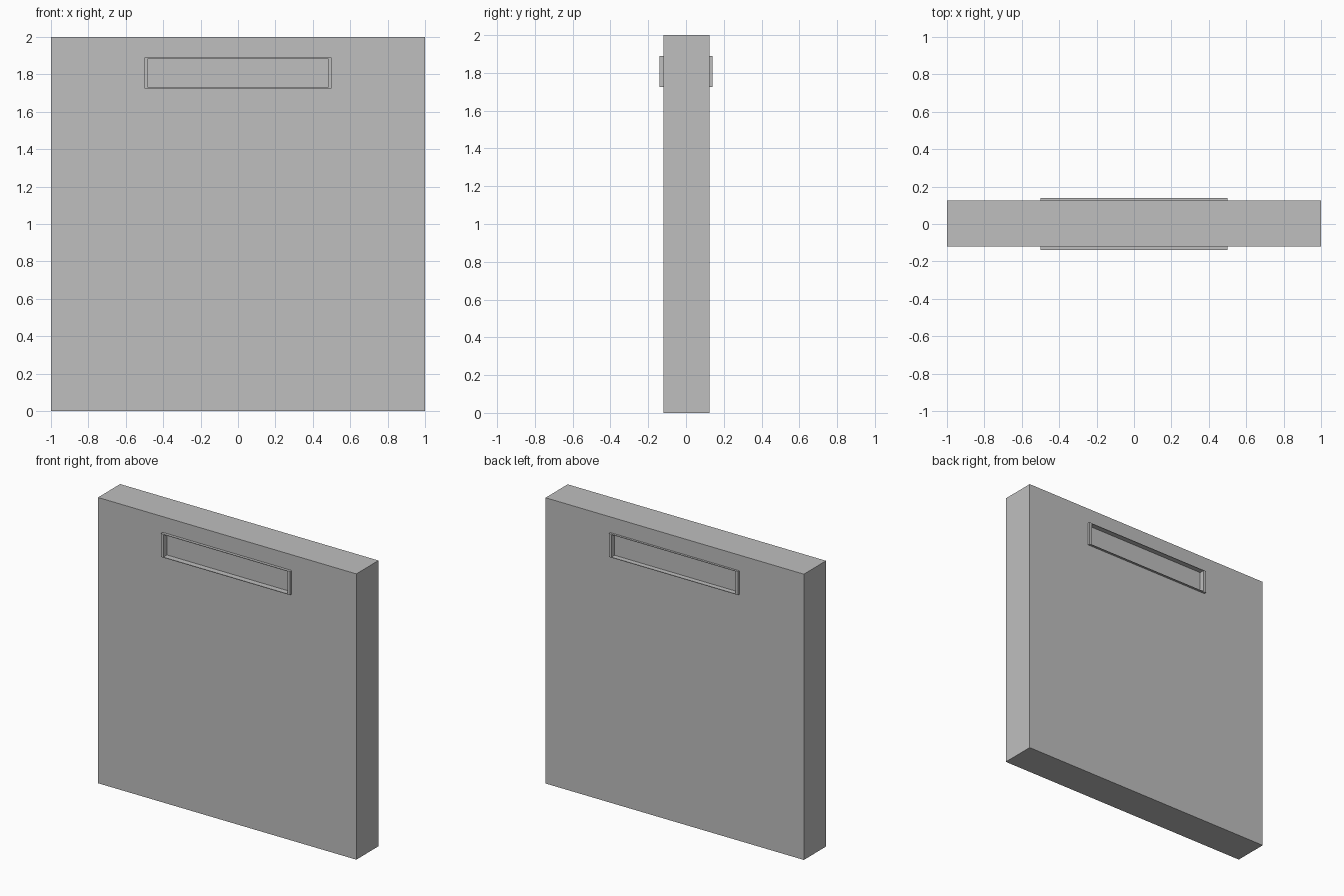
import bpy
import bmesh
from mathutils import Matrix, Vector

default = bpy.data.objects.get("Cube")
if default:
    bpy.data.objects.remove(default, do_unlink=True)

grey = bpy.data.materials.new("plain grey")
grey.use_nodes = True
colour = (0.52, 0.52, 0.52, 1)
grey.diffuse_color = colour
grey.node_tree.nodes["Principled BSDF"].inputs["Base Color"].default_value = colour


def boxes(name, spans):
    """One object made of boxes, each given by its low and high corner."""
    bm = bmesh.new()
    for low, high in spans:
        low, high = Vector(low), Vector(high)
        place = Matrix.Translation((low + high) / 2) @ Matrix.Diagonal((*(high - low), 1))
        bmesh.ops.create_cube(bm, size=1, matrix=place)
    mesh = bpy.data.meshes.new(name)
    bm.to_mesh(mesh)
    bm.free()
    mesh.materials.append(grey)
    obj = bpy.data.objects.new(name, mesh)
    bpy.context.collection.objects.link(obj)
    return obj


FRONT, BACK = -0.12, 0.125      # slab faces
RIM, RECESS = 0.14, 0.02        # rim reach, pocket depth
X, LOW, HIGH = 0.5, 1.725, 1.89  # outside of the handle rim
SIDE, EDGE = 0.02, 0.004        # rim thickness

# Slab with a shallow pocket on each face
slab = boxes("slab", [((-1, FRONT, 0), (1, BACK, 2))])
cutter = boxes("pocket_cutter", [
    ((-X + SIDE, -RIM - 0.1, LOW + EDGE), (X - SIDE, FRONT + RECESS, HIGH - EDGE)),
    ((-X + SIDE, BACK - RECESS, LOW + EDGE), (X - SIDE, RIM + 0.1, HIGH - EDGE)),
])
cutter.hide_render = True
cut = slab.modifiers.new("pockets", "BOOLEAN")
cut.operation = "DIFFERENCE"
cut.solver = "EXACT"
cut.object = cutter
bpy.context.view_layer.objects.active = slab
bpy.ops.object.modifier_apply(modifier=cut.name)
bpy.data.objects.remove(cutter, do_unlink=True)

# Thin raised rim around each pocket
for name, near, far in (("front_handle_rim", -RIM, FRONT), ("back_handle_rim", BACK, RIM)):
    boxes(name, [
        ((-X, near, LOW), (-X + SIDE, far, HIGH)),
        ((X - SIDE, near, LOW), (X, far, HIGH)),
        ((-X + SIDE, near, LOW), (X - SIDE, far, LOW + EDGE)),
        ((-X + SIDE, near, HIGH - EDGE), (X - SIDE, far, HIGH)),
    ])
